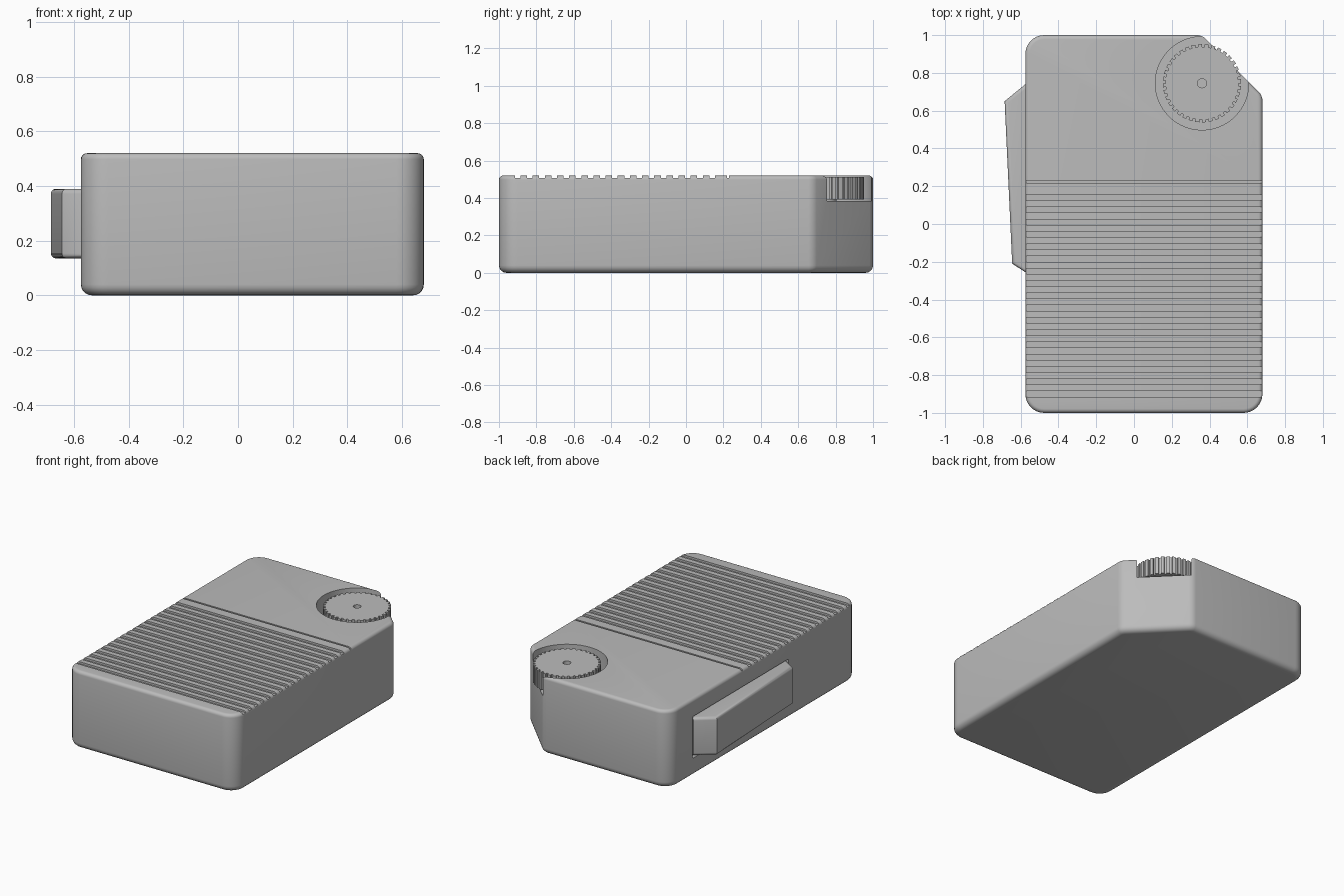
import bpy, bmesh, math

cube = bpy.data.objects.get("Cube")
if cube:
    bpy.data.objects.remove(cube, do_unlink=True)

grey = bpy.data.materials.new("plain grey")
grey.use_nodes = True
colour = (0.5, 0.5, 0.5, 1)
grey.diffuse_color = colour
grey.node_tree.nodes["Principled BSDF"].inputs["Base Color"].default_value = colour

HEIGHT = 0.52
LEFT, RIGHT = -0.575, 0.68
WHEEL = (0.36, 0.745)


def prism(bm, outline, z0, z1):
    """Add a closed upright prism over a counter-clockwise outline."""
    low = [bm.verts.new((x, y, z0)) for x, y in outline]
    high = [bm.verts.new((x, y, z1)) for x, y in outline]
    bm.faces.new(low[::-1])
    bm.faces.new(high)
    n = len(outline)
    for i in range(n):
        j = (i + 1) % n
        bm.faces.new((low[i], low[j], high[j], high[i]))


def box(bm, x0, x1, y0, y1, z0, z1):
    prism(bm, [(x0, y0), (x1, y0), (x1, y1), (x0, y1)], z0, z1)


def circle(centre, radius, sides):
    return [(centre[0] + radius * math.cos(math.tau * i / sides),
             centre[1] + radius * math.sin(math.tau * i / sides)) for i in range(sides)]


def round_edges(bm, test, radius, segments=5):
    edges = [e for e in bm.edges if test(e.verts[0].co, e.verts[1].co)]
    bmesh.ops.bevel(bm, geom=edges, offset=radius, segments=segments,
                    profile=0.5, affect='EDGES', clamp_overlap=True)


def finish(name, bm):
    bmesh.ops.recalc_face_normals(bm, faces=bm.faces[:])
    mesh = bpy.data.meshes.new(name)
    bm.to_mesh(mesh)
    bm.free()
    mesh.materials.append(grey)
    obj = bpy.data.objects.new(name, mesh)
    bpy.context.collection.objects.link(obj)
    return obj


def activate(obj):
    bpy.ops.object.select_all(action='DESELECT')
    obj.select_set(True)
    bpy.context.view_layer.objects.active = obj


def smooth(obj):
    activate(obj)
    bpy.ops.object.shade_smooth_by_angle(angle=math.radians(35))


def carve(obj, cutter):
    activate(obj)
    mod = obj.modifiers.new("carve", 'BOOLEAN')
    mod.operation = 'DIFFERENCE'
    mod.solver = 'EXACT'
    mod.object = cutter
    bpy.ops.object.modifier_apply(modifier=mod.name)
    bpy.data.objects.remove(cutter, do_unlink=True)


def paddle_outline(gap, inner):
    """Plan of the side paddle, grown by a gap along its length."""
    return [(inner, 0.74 + gap), (-0.575, 0.74 + gap), (-0.685, 0.65 + gap),
            (-0.645, -0.21 - gap), (-0.575, -0.255 - gap), (inner, -0.255 - gap)]


# Body: block with one cut corner and rounded edges
bm = bmesh.new()
prism(bm, [(LEFT, -1), (RIGHT, -1), (RIGHT, 0.68), (0.36, 1), (LEFT, 1)], 0, HEIGHT)
upright = lambda a, b: abs(a.z - b.z) > 0.1
round_edges(bm, lambda a, b: upright(a, b) and (a.x < 0 or a.y < 0), 0.1, 8)
round_edges(bm, lambda a, b: upright(a, b) and a.x > 0 and a.y > 0, 0.025, 4)
round_edges(bm, lambda a, b: max(a.z, b.z) < 0.001, 0.04)
round_edges(bm, lambda a, b: min(a.z, b.z) > HEIGHT - 0.001, 0.022)
body = finish("body", bm)

# Grip grooves and the panel seam across the top
bm = bmesh.new()
for i in range(17):
    y = 0.14 - 0.065 * i
    box(bm, -0.8, 0.8, y - 0.015, y + 0.015, HEIGHT - 0.013, 0.6)
box(bm, -0.8, 0.8, 0.218, 0.23, HEIGHT - 0.013, 0.6)
carve(body, finish("groove_cutter", bm))

# Round pocket for the wheel
bm = bmesh.new()
prism(bm, circle(WHEEL, 0.247, 96), 0.385, 0.6)
carve(body, finish("pocket_cutter", bm))

# Shallow recess around the paddle
bm = bmesh.new()
prism(bm, paddle_outline(0.01, -0.55), 0.123, 0.402)
round_edges(bm, lambda a, b: abs(a.z - b.z) < 0.01 and a.x < -0.56 and b.x < -0.56
            or abs(a.z - b.z) < 0.01 and a.x == b.x, 0.01, 2)
carve(body, finish("recess_cutter", bm))
smooth(body)

# Side paddle with softened long edges
bm = bmesh.new()
prism(bm, paddle_outline(0, -0.54), 0.135, 0.39)
round_edges(bm, lambda a, b: abs(a.z - b.z) < 0.01 and max(a.x, b.x) < -0.56, 0.04)
smooth(finish("side_paddle", bm))

# Thumb wheel with square teeth
TEETH = 36
outline = []
for i in range(TEETH):
    for part, radius in ((0, 0.207), (0.3, 0.207), (0.6, 0.207), (0.6, 0.193), (1, 0.193)):
        a = math.tau * (i + part) / TEETH
        outline.append((WHEEL[0] + radius * math.cos(a), WHEEL[1] + radius * math.sin(a)))
bm = bmesh.new()
prism(bm, outline, 0.393, 0.512)
wheel = finish("thumb_wheel", bm)
bm = bmesh.new()
prism(bm, circle(WHEEL, 0.024, 32), 0.49, 0.6)
carve(wheel, finish("hub_cutter", bm))
smooth(wheel)

# Axle under the wheel
bm = bmesh.new()
prism(bm, circle(WHEEL, 0.06, 32), 0.37, 0.4)
smooth(finish("wheel_axle", bm))
